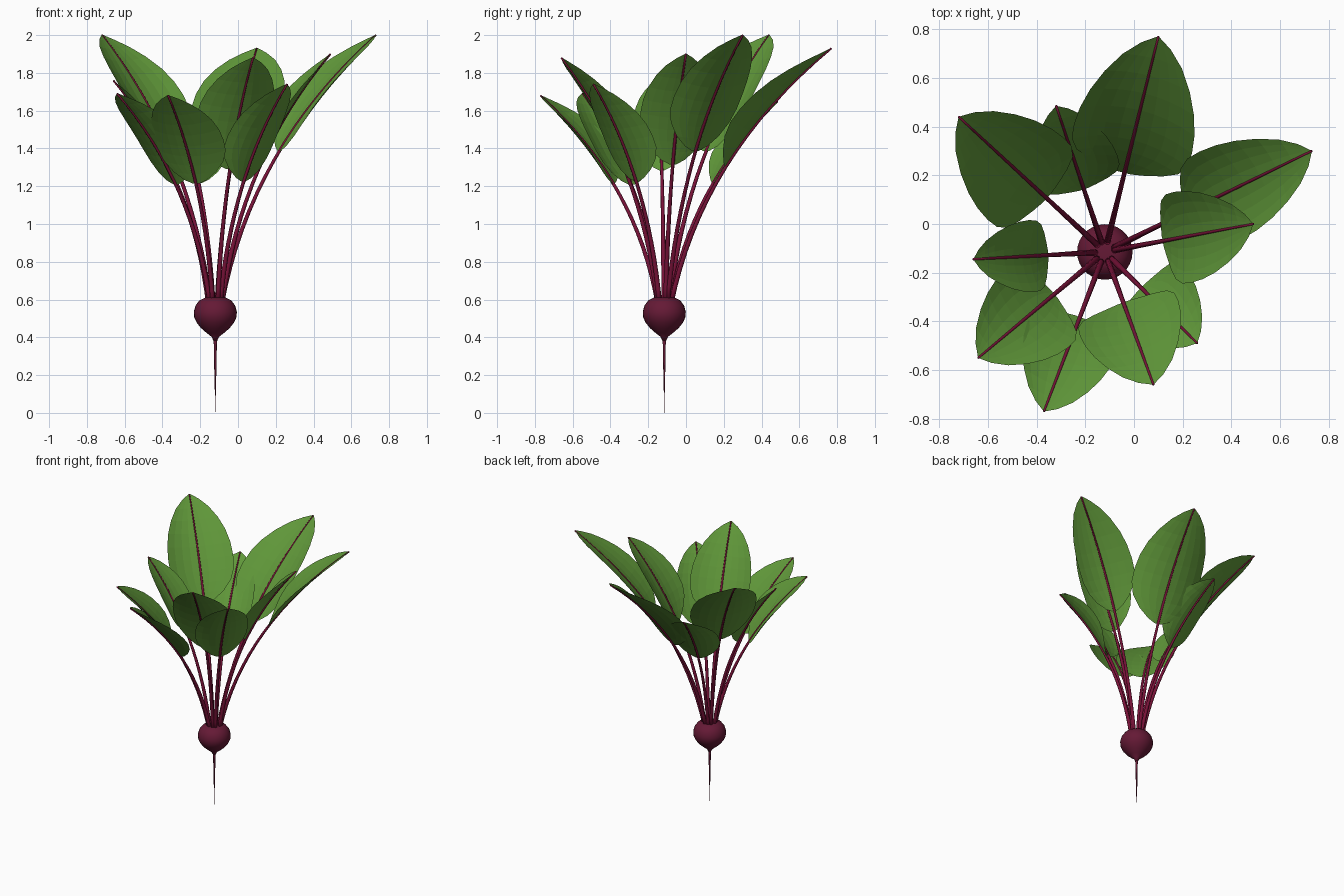
import bpy, bmesh, math
from mathutils import Vector

if "Cube" in bpy.data.objects:
    bpy.data.objects.remove(bpy.data.objects["Cube"])

CX, CY = -0.12, -0.115


def material(name, rgb):
    m = bpy.data.materials.new(name)
    m.diffuse_color = (*rgb, 1)
    m.use_nodes = True
    m.node_tree.nodes["Principled BSDF"].inputs["Base Color"].default_value = m.diffuse_color
    return m


GREEN = material("leaf green", (0.118, 0.315, 0.042))
STEM = material("stem crimson", (0.19, 0.006, 0.04))
BEET = material("beet purple", (0.13, 0.01, 0.036))


def make(name, bm, mat, smooth=False):
    bmesh.ops.recalc_face_normals(bm, faces=bm.faces)
    me = bpy.data.meshes.new(name)
    bm.to_mesh(me)
    bm.free()
    me.materials.append(mat)
    for p in me.polygons:
        p.use_smooth = smooth
    ob = bpy.data.objects.new(name, me)
    bpy.context.collection.objects.link(ob)
    return ob


def skin(bm, rows, closed):
    """Bridge rows of points with quads."""
    vs = [[bm.verts.new(p) for p in r] for r in rows]
    n = len(rows[0])
    for a, b in zip(vs, vs[1:]):
        for i in range(n if closed else n - 1):
            j = (i + 1) % n
            bm.faces.new((a[i], a[j], b[j], b[i]))
    if closed:
        bm.faces.new(vs[0][::-1])
        bm.faces.new(vs[-1])


def lathe(name, profile, sides, mat):
    bm = bmesh.new()
    rows = [[(CX + r * math.cos(2 * math.pi * i / sides),
              CY + r * math.sin(2 * math.pi * i / sides), z) for i in range(sides)]
            for r, z in profile]
    skin(bm, rows, True)
    return make(name, bm, mat, True)


# Bulb and tap root
lathe("beet_bulb", [(0.02, 0.612), (0.055, 0.61), (0.085, 0.595), (0.105, 0.568),
                    (0.114, 0.535), (0.112, 0.507), (0.099, 0.478), (0.076, 0.449),
                    (0.046, 0.423), (0.02, 0.403), (0.009, 0.38)], 28, BEET)
lathe("tap_root", [(0.012, 0.4), (0.008, 0.36), (0.006, 0.24), (0.003, 0.12),
                   (0.001, 0.05), (0.0004, 0.0)], 10, BEET)

# Blade outline: distance along the blade, share of the half width
OUTLINE = [(0, 0.1), (0.03, 0.32), (0.1, 0.62), (0.19, 0.86), (0.29, 0.98), (0.4, 1.0),
           (0.52, 0.97), (0.64, 0.88), (0.76, 0.72), (0.87, 0.5), (0.95, 0.25), (1, 0.02)]


def leaf(k, tip_x, tip_y, tip_z, half, start):
    out = Vector((tip_x - CX, tip_y - CY, 0))
    reach = out.length
    out.normalize()
    side = Vector((-out.y, out.x, 0))
    up = Vector((0, 0, 1))
    base = Vector((CX, CY, 0))
    p0 = base + out * 0.035 + up * 0.57
    p1 = base + out * reach * 0.22 + up * (0.55 + 0.587 * (tip_z - 0.55))
    p2 = base + out * reach + up * tip_z

    def frame(t):
        p = p0 * (1 - t) ** 2 + p1 * 2 * t * (1 - t) + p2 * t * t
        tan = ((p1 - p0) * (1 - t) + (p2 - p1) * t).normalized()
        n = tan.cross(side)
        return p, n if n.z > 0 else -n

    # Stem running on as the midrib
    bm = bmesh.new()
    rows = []
    for i in range(17):
        t = i / 16
        p, n = frame(t)
        r = 0.0135 - 0.0085 * t
        rows.append([p + side * r * math.cos(a) + n * r * math.sin(a)
                     for a in (2 * math.pi * j / 8 for j in range(8))])
    skin(bm, rows, True)
    make(f"stem_{k}", bm, STEM, True)

    # Cupped blade, its edges lifted towards the middle of the plant
    bm = bmesh.new()
    rows = []
    for s, w in OUTLINE:
        p, n = frame(start + (1 - start) * s)
        rows.append([p + n * (0.002 + 0.28 * half * (v * w) ** 2) + side * half * w * v
                     for v in (-1, -0.75, -0.5, -0.25, 0, 0.25, 0.5, 0.75, 1)])
    skin(bm, rows, False)
    make(f"leaf_{k}", bm, GREEN)


# Leaf tips (x, y, z), half widths and where the blade begins, around the crown
LEAVES = [(0.10, 0.77, 1.93, 0.25, 0.5), (0.73, 0.30, 2.0, 0.2, 0.53),
          (0.49, 0.0, 1.9, 0.19, 0.52), (0.26, -0.49, 1.74, 0.185, 0.52),
          (0.08, -0.66, 1.88, 0.215, 0.51), (-0.37, -0.77, 1.68, 0.195, 0.54),
          (-0.64, -0.55, 1.69, 0.205, 0.53), (-0.66, -0.145, 1.76, 0.148, 0.56),
          (-0.72, 0.44, 2.0, 0.23, 0.53), (-0.32, 0.485, 1.65, 0.175, 0.56)]
for k, spec in enumerate(LEAVES, 1):
    leaf(k, *spec)
